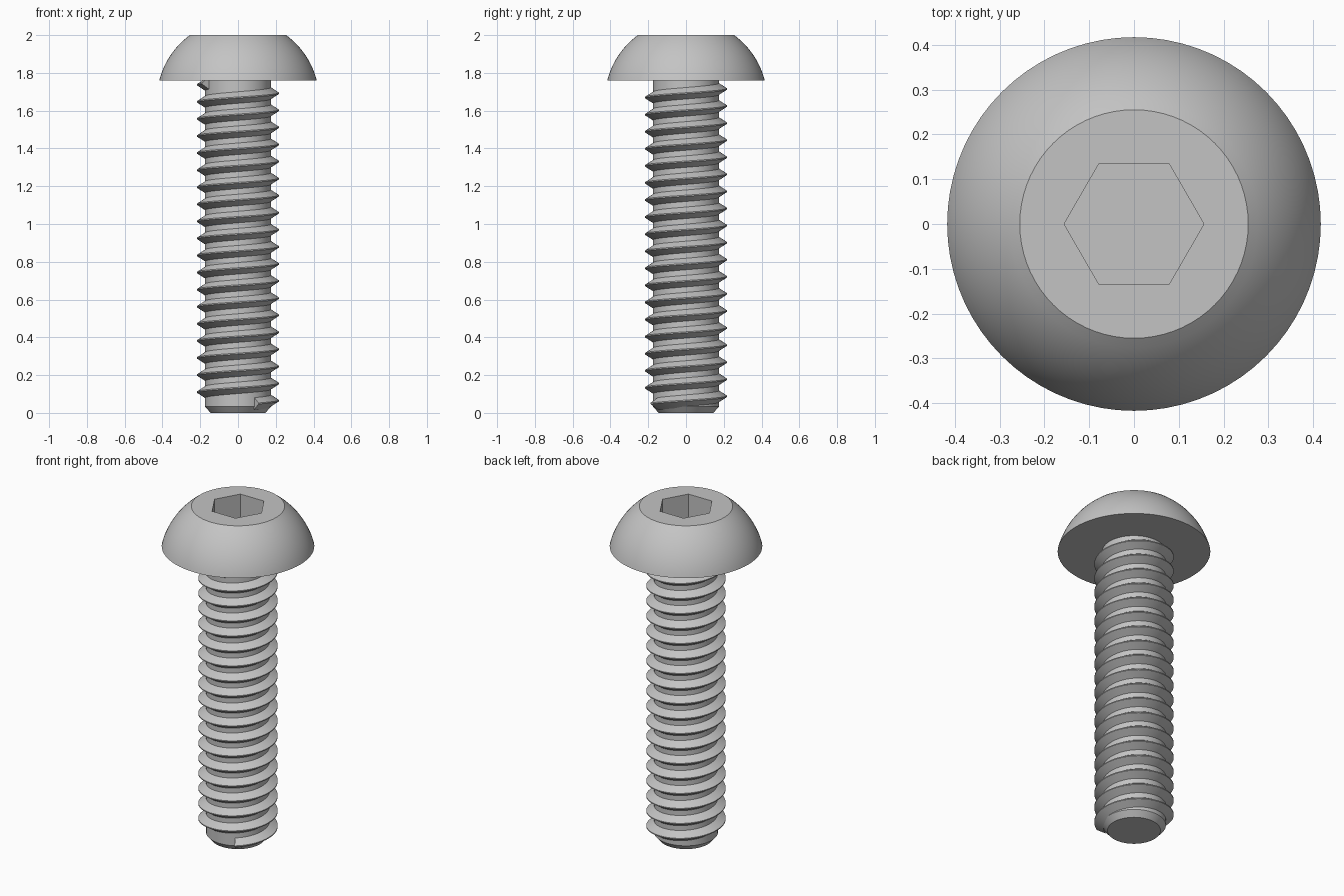
import bpy, bmesh
from math import cos, sin, tau, radians, sqrt

default = bpy.data.objects.get("Cube")
if default:
    bpy.data.objects.remove(default)

steel = bpy.data.materials.new("steel_grey")
steel.use_nodes = True
GREY = (0.55, 0.55, 0.55, 1)
steel.diffuse_color = GREY
steel.node_tree.nodes["Principled BSDF"].inputs["Base Color"].default_value = GREY


def make_object(name, bm):
    bmesh.ops.recalc_face_normals(bm, faces=bm.faces)
    mesh = bpy.data.meshes.new(name)
    bm.to_mesh(mesh)
    bm.free()
    mesh.materials.append(steel)
    obj = bpy.data.objects.new(name, mesh)
    bpy.context.collection.objects.link(obj)
    return obj


def activate(obj):
    bpy.ops.object.select_all(action='DESELECT')
    obj.select_set(True)
    bpy.context.view_layer.objects.active = obj


def smooth(obj, angle=30):
    activate(obj)
    bpy.ops.object.shade_smooth_by_angle(angle=radians(angle))


def loft(bm, rings):
    """Skin a list of closed rings and cap both ends."""
    loops = [[bm.verts.new(p) for p in ring] for ring in rings]
    n = len(loops[0])
    for a, b in zip(loops, loops[1:]):
        for i in range(n):
            j = (i + 1) % n
            bm.faces.new((a[i], a[j], b[j], b[i]))
    bm.faces.new(loops[0])
    bm.faces.new(loops[-1])


def lathe(name, profile, sides=72):
    bm = bmesh.new()
    loft(bm, [[(r * cos(tau * i / sides), r * sin(tau * i / sides), z)
               for i in range(sides)] for r, z in profile])
    return make_object(name, bm)


# Domed head: a spherical zone with a flat top
HEAD_Z, HEAD_R, TOP_R = 1.76, 0.417, 0.255
height = 2 - HEAD_Z
drop = (HEAD_R ** 2 - TOP_R ** 2 - height ** 2) / (2 * height)
sphere_r = sqrt(HEAD_R ** 2 + drop ** 2)
STEPS = 14
dome = []
for i in range(STEPS + 1):
    z = height * i / STEPS
    dome.append((sqrt(sphere_r ** 2 - (z + drop) ** 2), HEAD_Z + z))
head = lathe("button_head", dome)

# Hexagonal drive socket cut into the head
cutter = lathe("socket_cutter", [(0.156, 1.84), (0.156, 2.1)], sides=6)
cutter.hide_render = True
cut = head.modifiers.new("socket", 'BOOLEAN')
cut.operation = 'DIFFERENCE'
cut.solver = 'EXACT'
cut.object = cutter
activate(head)
bpy.ops.object.modifier_apply(modifier=cut.name)
bpy.data.objects.remove(cutter)
smooth(head)

# Shank with a chamfered tip
CORE_R = 0.174
shank = lathe("shank", [(0.145, 0), (CORE_R, 0.033), (CORE_R, HEAD_Z + 0.02)])
smooth(shank)

# Right-handed helical thread with a narrow crest
PITCH, CREST_R, SEGMENTS = 0.0904, 0.217, 72
start, end = radians(-60), radians(208) + 18 * tau
count = int((end - start) / tau * SEGMENTS)
section = [(CORE_R - 0.007, -0.035), (CREST_R, -0.003),
           (CREST_R, 0.003), (CORE_R - 0.007, 0.035)]
bm = bmesh.new()
rings = []
for i in range(count + 1):
    t = start + (end - start) * i / count
    mid = 0.065 + PITCH * t / tau
    rings.append([(r * cos(t), r * sin(t), mid + dz) for r, dz in section])
loft(bm, rings)
thread = make_object("thread", bm)
smooth(thread)
